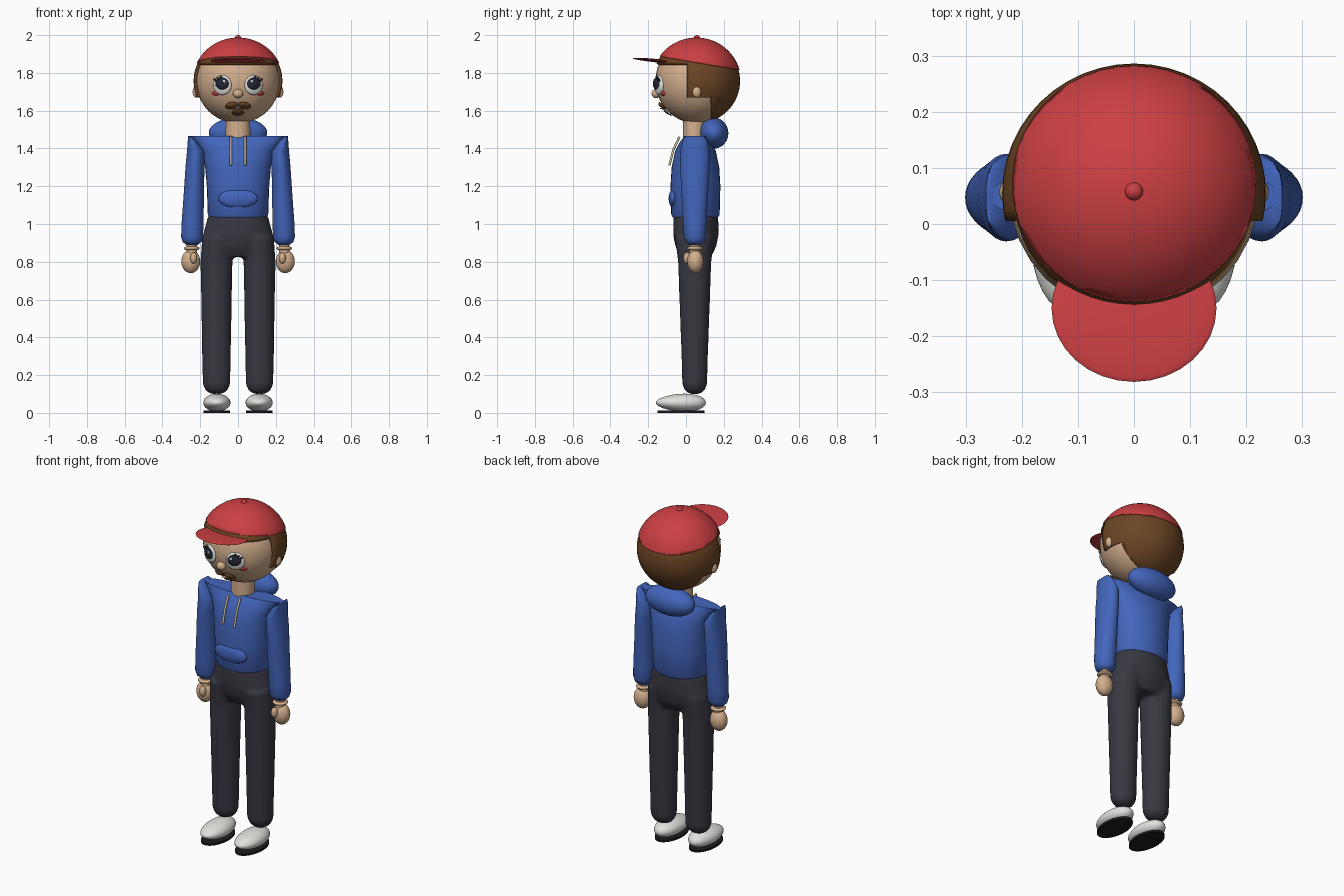
import bpy, bmesh, math
from mathutils import Vector, Matrix

if "Cube" in bpy.data.objects:
    bpy.data.objects.remove(bpy.data.objects["Cube"])


def material(name, rgb):
    m = bpy.data.materials.new(name)
    m.use_nodes = True
    m.diffuse_color = (*rgb, 1)
    bsdf = next(n for n in m.node_tree.nodes if n.type == 'BSDF_PRINCIPLED')
    bsdf.inputs["Base Color"].default_value = (*rgb, 1)
    return m


SKIN = material("skin", (.66, .43, .27))
BLUE = material("hoodie_blue", (.055, .13, .5))
RED = material("cap_red", (.6, .05, .055))
BROWN = material("hair_brown", (.15, .06, .018))
CHARCOAL = material("trouser_charcoal", (.04, .04, .055))
WHITE = material("shoe_white", (.75, .75, .72))
BLACK = material("sole_black", (.012, .012, .015))
IRIS = material("eye_dark", (.018, .02, .035))
CREAM = material("cord_cream", (.68, .58, .42))

HEAD = Vector((0, .055, 1.757))
SIDES = ((1, "left"), (-1, "right"))


def finish(name, bm, mat, angle=50):
    bmesh.ops.recalc_face_normals(bm, faces=bm.faces)
    me = bpy.data.meshes.new(name)
    bm.to_mesh(me)
    bm.free()
    me.materials.append(mat)
    ob = bpy.data.objects.new(name, me)
    bpy.context.collection.objects.link(ob)
    bpy.ops.object.select_all(action='DESELECT')
    bpy.context.view_layer.objects.active = ob
    ob.select_set(True)
    bpy.ops.object.shade_smooth_by_angle(angle=math.radians(angle))
    return ob


def ellipsoid_mesh(center, radii, rot=Matrix(), u=32, v=20):
    bm = bmesh.new()
    bmesh.ops.create_uvsphere(bm, u_segments=u, v_segments=v, radius=1,
                              matrix=Matrix.Translation(center) @ rot @ Matrix.Diagonal((*radii, 1)))
    return bm


def ellipsoid(name, center, radii, mat, rot=Matrix()):
    return finish(name, ellipsoid_mesh(center, radii, rot), mat)


def add_loft(bm, rings, n=32):
    """Skin a closed tube through rings of (cx, cy, z, rx, ry)."""
    loops = []
    for cx, cy, z, rx, ry in rings:
        loops.append([bm.verts.new((cx + rx * math.cos(a), cy + ry * math.sin(a), z))
                      for a in (2 * math.pi * i / n for i in range(n))])
    for lo, hi in zip(loops, loops[1:]):
        for i in range(n):
            j = (i + 1) % n
            bm.faces.new((lo[i], lo[j], hi[j], hi[i]))
    bm.faces.new(loops[0])
    bm.faces.new(loops[-1])


def loft(name, rings, mat):
    bm = bmesh.new()
    add_loft(bm, rings)
    return finish(name, bm, mat)


def bisect(bm, co, no, clear=False):
    bmesh.ops.bisect_plane(bm, geom=bm.verts[:] + bm.edges[:] + bm.faces[:],
                           plane_co=co, plane_no=no, clear_inner=clear)


def face_patch(name, x, z, rx, rz, mat, tilt=0, lift=.006, n=24):
    """Thin oval plate wrapped on the front of the head."""
    bm = bmesh.new()
    rings = []
    for k in range(1, 5):
        ring = []
        for i in range(n):
            a = 2 * math.pi * i / n
            u, w = rx * k / 4 * math.cos(a), rz * k / 4 * math.sin(a)
            px = x + u * math.cos(tilt) - w * math.sin(tilt)
            pz = z + u * math.sin(tilt) + w * math.cos(tilt)
            r = .222 + lift * (1.2 - k / 4)
            depth = math.sqrt(max(r * r - px * px - (pz - HEAD.z) ** 2, 0))
            ring.append(bm.verts.new((px, HEAD.y - depth - .002, pz)))
        rings.append(ring)
    bm.faces.new(rings[0])
    for lo, hi in zip(rings, rings[1:]):
        for i in range(n):
            j = (i + 1) % n
            bm.faces.new((lo[i], lo[j], hi[j], hi[i]))
    return finish(name, bm, mat)


# Head, neck and nose
ellipsoid("head", HEAD, (.222, .217, .224), SKIN)
loft("neck", [(0, .045, 1.44, .066, .06), (0, .045, 1.57, .064, .06)], SKIN)
ellipsoid("nose", (0, -.158, 1.69), (.027, .024, .024), SKIN)

# Hair shell, cut to leave the face and the area below the ears open
bm = ellipsoid_mesh(HEAD, (.235, .231, .226), u=48, v=32)
for co, no in (((0, 0, 1.848), (0, 0, 1)), ((0, 0, 1.67), (0, 0, 1)),
               ((0, .005, 0), (0, 1, 0)), ((0, .135, 0), (0, 1, 0))):
    bisect(bm, co, no)
bare = []
for f in bm.faces:
    c = f.calc_center_median()
    if not (c.z > 1.848 or c.y > .135 or (c.y > .005 and c.z > 1.67)):
        bare.append(f)
bmesh.ops.delete(bm, geom=bare, context='FACES')
hair = finish("hair", bm, BROWN)
hair.modifiers.new("thickness", 'SOLIDIFY').thickness = .012

# Cap: dome cut by a sloping plane, brim and button
bm = ellipsoid_mesh(HEAD, (.24, .236, .23), u=48, v=32)
bisect(bm, (0, .08, 1.851), (0, .17, 1), clear=True)
cap = finish("cap_dome", bm, RED)
cap.modifiers.new("thickness", 'SOLIDIFY').thickness = .008
ellipsoid("cap_brim", (0, -.15, 1.864), (.147, .132, .009), RED, Matrix.Rotation(-.1, 4, 'X'))
ellipsoid("cap_button", (0, .058, 1.985), (.016, .016, .015), RED)

# Eyes, cheeks and ears
for s, side in SIDES:
    out = Matrix.Rotation(s * .4, 4, 'Z')
    ellipsoid(side + "_eye_white", (s * .083, -.143, 1.735), (.052, .018, .052), WHITE, out)
    ellipsoid(side + "_iris", (s * .084, -.156, 1.743), (.038, .014, .032), IRIS, out)
    ellipsoid(side + "_eye_glint", (s * .074, -.171, 1.755), (.008, .003, .008), WHITE, out)
    for k in range(3):
        ellipsoid(f"{side}_lash_{k + 1}", (s * (.09 + .014 * k), -.156 + .007 * k, 1.774 - .007 * k),
                  (.006, .006, .014), IRIS, Matrix.Rotation(s * (.3 + .3 * k), 4, 'Y'))
    face_patch(side + "_cheek", s * .12, 1.69, .02, .012, RED, s * .3)
    ellipsoid(side + "_ear", (s * .222, .057, 1.7), (.018, .023, .031), SKIN)
    face_patch(side + "_moustache", s * .034, 1.627, .036, .019, BROWN, -s * .2, .016)
face_patch("goatee", 0, 1.592, .034, .021, BROWN, 0, .012)
face_patch("mouth", 0, 1.611, .018, .006, SKIN, 0, .02)

# Hoodie body, hood, pocket and cords
loft("hoodie_body", [(0, .05, 1.035, .152, .12), (0, .05, 1.05, .16, .128), (0, .05, 1.2, .165, .132),
                     (0, .05, 1.3, .174, .126), (0, .05, 1.385, .192, .108),
                     (0, .05, 1.43, .222, .085), (0, .05, 1.466, .26, .058)], BLUE)
ellipsoid("hood", (0, .148, 1.482), (.155, .076, .082), BLUE, Matrix.Rotation(.15, 4, 'X'))
ellipsoid("pocket", (0, -.068, 1.135), (.104, .024, .05), BLUE)
for s, side in SIDES:
    cu = bpy.data.curves.new(side + "_cord", 'CURVE')
    cu.dimensions = '3D'
    cu.bevel_depth = .006
    cu.use_fill_caps = True
    sp = cu.splines.new('POLY')
    sp.points.add(2)
    for p, (y, z) in zip(sp.points, ((-.035, 1.462), (-.068, 1.39), (-.088, 1.31))):
        p.co = (s * .038, y, z, 1)
    cu.materials.append(CREAM)
    bpy.context.collection.objects.link(bpy.data.objects.new(side + "_cord", cu))

# Sleeves, wrist bands, hands and thumbs
SLEEVE = [(.258, 1.467, .006, .045), (.243, 1.44, .023, .066), (.223, 1.385, .047, .077),
          (.228, 1.3, .05, .078), (.234, 1.15, .054, .07), (.241, 1.0, .058, .062),
          (.243, .93, .058, .058), (.243, .905, .05, .05), (.243, .89, .03, .03)]
for s, side in SIDES:
    loft(side + "_sleeve", [(s * x, .047, z, rx, ry) for x, z, rx, ry in SLEEVE], BLUE)
    loft(side + "_wrist", [(s * .245, .047, .82, .028, .028), (s * .245, .047, .9, .028, .028)], SKIN)
    ellipsoid(side + "_wrist_band", (s * .245, .047, .871), (.042, .042, .013), SKIN)
    ellipsoid(side + "_hand", (s * .25, .05, .802), (.05, .043, .062), SKIN)
    ellipsoid(side + "_thumb", (s * .235, .006, .82), (.018, .02, .03), SKIN)

# Trousers: hips and legs fused into one smooth surface
HIPS = [(1.05, .157, .117), (1.0, .17, .12), (.94, .187, .12), (.88, .188, .108), (.825, .15, .08)]
LEG = [(.93, .105, .085, .105), (.8, .114, .085, .088), (.6, .114, .081, .081), (.3, .114, .076, .07),
       (.15, .114, .073, .066), (.118, .114, .058, .052), (.1, .114, .03, .028)]
bm = bmesh.new()
add_loft(bm, [(0, .052, z, rx, ry) for z, rx, ry in HIPS])
for s, side in SIDES:
    add_loft(bm, [(s * x, .046, z, rx, ry) for z, x, rx, ry in LEG])
trousers = finish("trousers", bm, CHARCOAL, 180)
remesh = trousers.modifiers.new("fuse", 'REMESH')
remesh.mode = 'VOXEL'
remesh.voxel_size = .009
remesh.use_smooth_shade = True
soften = trousers.modifiers.new("soften", 'SMOOTH')
soften.factor = .5
soften.iterations = 12

# Shoes and soles
for s, side in SIDES:
    bm = ellipsoid_mesh((s * .112, -.027, .054), (.072, .132, .047))
    for v in bm.verts:  # slimmer toe, fuller heel
        v.co.z = .054 + (v.co.z - .054) * (1 + (v.co.y + .027) * 1.2)
    finish(side + "_shoe", bm, WHITE)
    loft(side + "_sole", [(s * .112, -.027, 0, .07, .125), (s * .112, -.027, .012, .07, .125)], BLACK)
